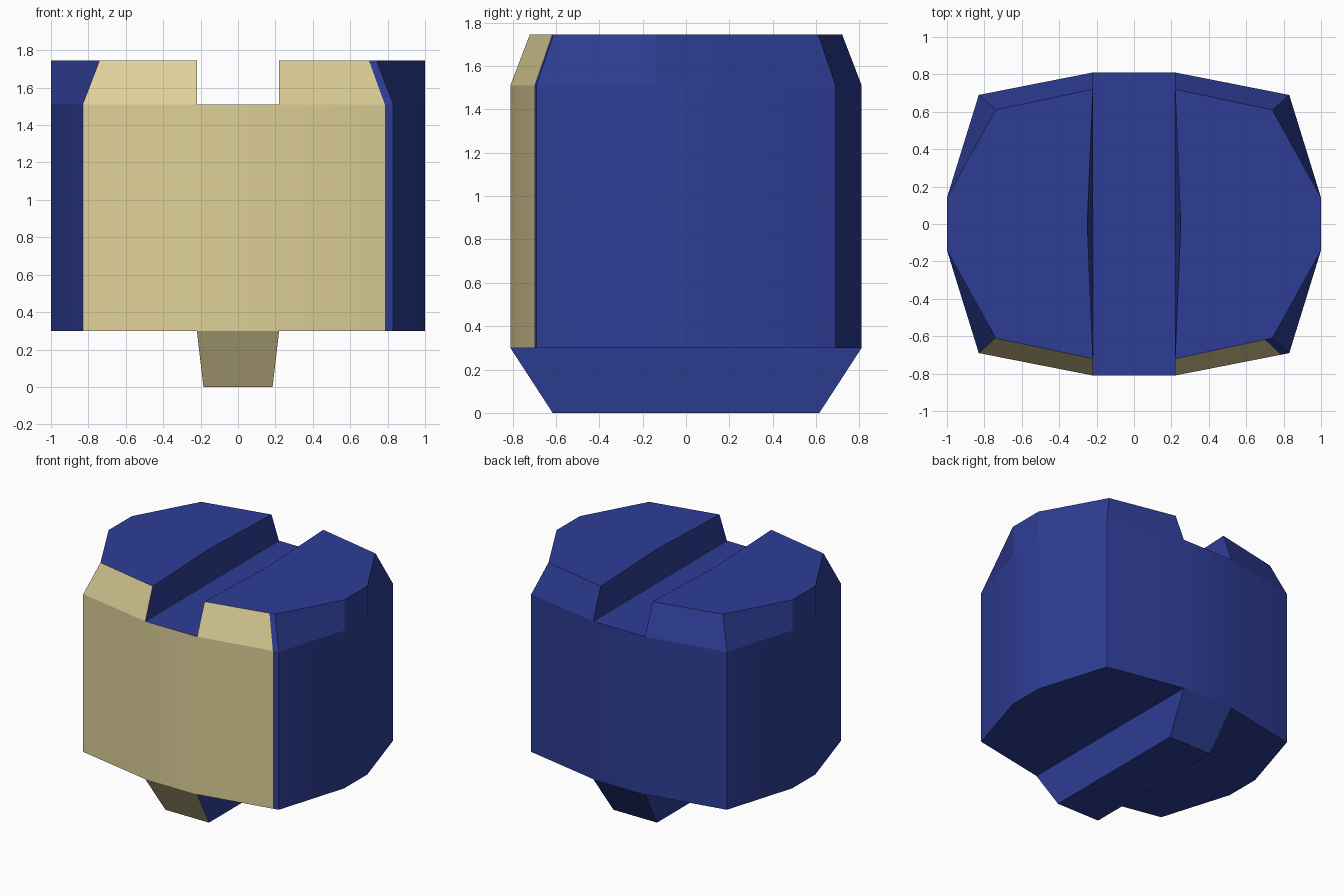
import bpy, bmesh, math

if "Cube" in bpy.data.objects:
    bpy.data.objects.remove(bpy.data.objects["Cube"])


def material(name, rgb):
    m = bpy.data.materials.new(name)
    m.diffuse_color = (*rgb, 1)
    m.use_nodes = True
    m.node_tree.nodes["Principled BSDF"].inputs["Base Color"].default_value = m.diffuse_color
    return m


BLUE = material("dark blue", (0.027, 0.048, 0.305))
TAN = material("tan", (0.73, 0.63, 0.314))


def loft(name, low, z0, high, z1, cap_low=True, cap_high=True, smooth=False):
    """Join two counter-clockwise outlines; paint front walls tan."""
    bm = bmesh.new()
    a = [bm.verts.new((x, y, z0)) for x, y in low]
    b = [bm.verts.new((x, y, z1)) for x, y in high]
    n = len(a)
    walls = [bm.faces.new((a[i], a[(i + 1) % n], b[(i + 1) % n], b[i])) for i in range(n)]
    if cap_low:
        bm.faces.new(a[::-1])
    if cap_high:
        bm.faces.new(b)
    bm.normal_update()
    for f in walls:
        f.smooth = smooth
        # front-facing walls are tan, except the narrow strip at the right corner
        if f.normal.y < -0.5 and f.calc_center_median().x < 0.7:
            f.material_index = 1
    for e in bm.edges:
        if len(e.link_faces) == 2:
            e.smooth = e.calc_face_angle() < math.radians(30)
    me = bpy.data.meshes.new(name)
    bm.to_mesh(me)
    bm.free()
    me.materials.append(BLUE)
    me.materials.append(TAN)
    ob = bpy.data.objects.new(name, me)
    bpy.context.collection.objects.link(ob)
    return ob


def mirrored(pts):
    return [(-x, y) for x, y in reversed(pts)]


# Right half outlines, front to back; second point starts the blue corner strip
half = [(0.22, -0.81), (0.785, -0.699), (0.83, -0.69), (1, -0.14),
        (1, 0.14), (0.83, 0.69), (0.22, 0.81)]
half_top = [(0.22, -0.72), (0.70, -0.618), (0.74, -0.61), (1, -0.14),
            (1, 0.14), (0.74, 0.61), (0.22, 0.72)]
plain, plain_top = half[:1] + half[2:], half_top[:1] + half_top[2:]

# Main body
outline = half + mirrored(plain)
loft("body", outline, 0.30, outline, 1.51, smooth=True)

# Raised cheeks either side of the groove
low, high = half + [(0.22, 0)], half_top + [(0.25, 0)]
loft("right_cheek", low, 1.51, high, 1.745, cap_low=False)
low, high = plain + [(0.22, 0)], plain_top + [(0.25, 0)]
loft("left_cheek", mirrored(low), 1.51, mirrored(high), 1.745, cap_low=False)


# Tapered tongue underneath
def rect(x, y):
    return [(-x, -y), (x, -y), (x, y), (-x, y)]


loft("tongue", rect(0.185, 0.615), 0, rect(0.22, 0.81), 0.30, cap_high=False)
